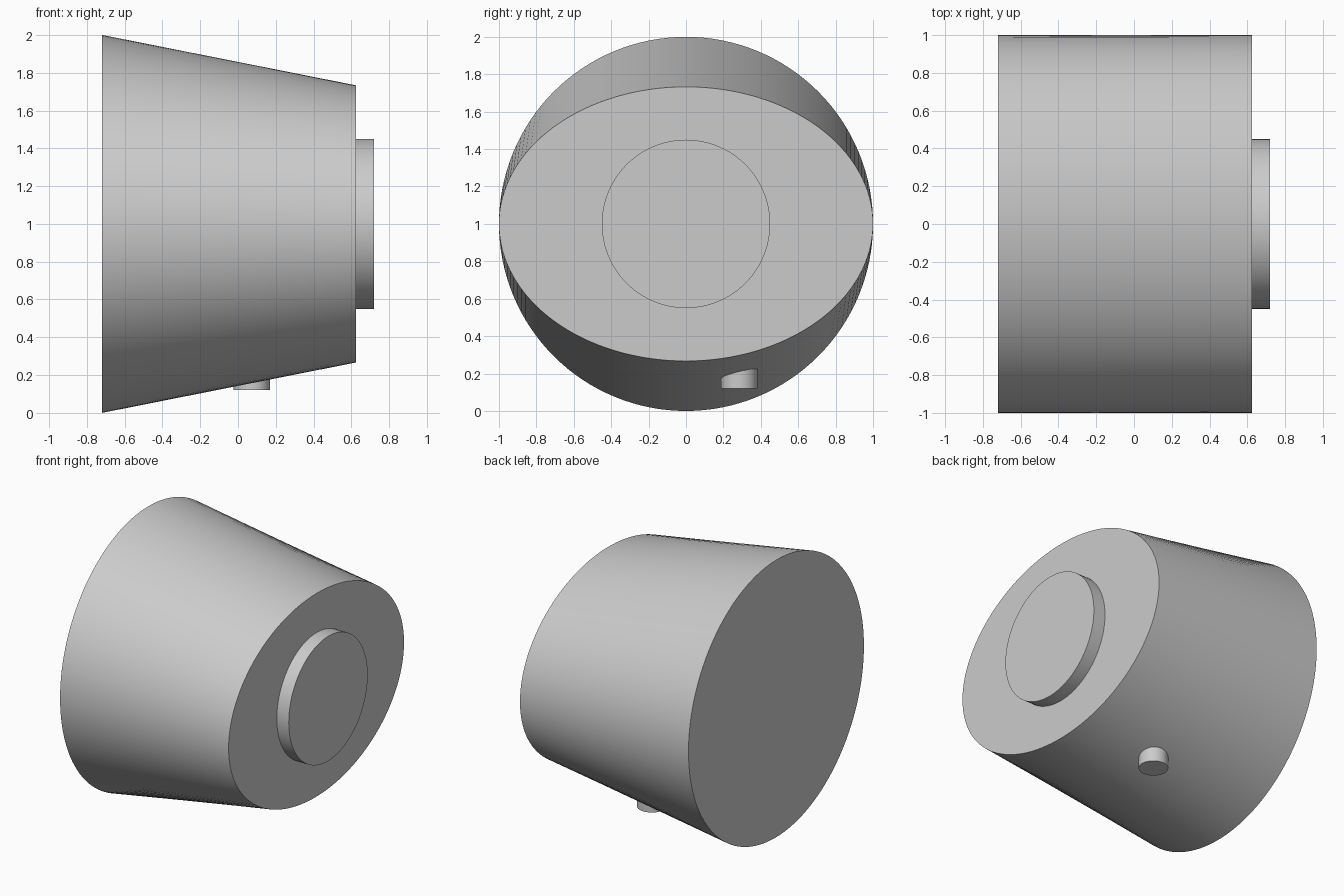
import bpy, bmesh, math
from mathutils import Vector

default = bpy.data.objects.get("Cube")
if default:
    bpy.data.objects.remove(default, do_unlink=True)

grey = bpy.data.materials.new("light_grey")
grey.use_nodes = True
colour = (0.6, 0.6, 0.6, 1)
grey.diffuse_color = colour
grey.node_tree.nodes["Principled BSDF"].inputs["Base Color"].default_value = colour


def loft(name, rings, sides):
    """Closed solid between two elliptical rings: (centre, half axis, half axis)."""
    bm = bmesh.new()
    loops = []
    for centre, a, b in rings:
        c, a, b = Vector(centre), Vector(a), Vector(b)
        angles = [math.tau * i / sides for i in range(sides)]
        loops.append([bm.verts.new(c + a * math.cos(t) + b * math.sin(t)) for t in angles])
    first, last = loops
    for i in range(sides):
        j = (i + 1) % sides
        bm.faces.new((first[i], first[j], last[j], last[i]))
    bm.faces.new(first[::-1])
    bm.faces.new(last)
    bmesh.ops.recalc_face_normals(bm, faces=bm.faces)
    mesh = bpy.data.meshes.new(name)
    bm.to_mesh(mesh)
    bm.free()
    mesh.materials.append(grey)
    obj = bpy.data.objects.new(name, mesh)
    bpy.context.collection.objects.link(obj)
    bpy.ops.object.select_all(action="DESELECT")
    obj.select_set(True)
    bpy.context.view_layer.objects.active = obj
    bpy.ops.object.shade_smooth_by_angle(angle=math.radians(30))
    return obj


# Body: round back end flattening to an ellipse at the other end
loft("body", [((-0.72, 0, 1), (0, 1, 0), (0, 0, 1)),
              ((0.625, 0, 1), (0, 1, 0), (0, 0, 0.733))], 128)

# Raised round disc on the elliptical end
r = 0.45
loft("end_disc", [((0.6, 0, 1), (0, r, 0), (0, 0, r)),
                  ((0.72, 0, 1), (0, r, 0), (0, 0, r))], 96)

# Small upright peg under the body
p = 0.097
loft("bottom_peg", [((0.073, 0.285, 0.12), (p, 0, 0), (0, p, 0)),
                    ((0.073, 0.285, 0.35), (p, 0, 0), (0, p, 0))], 48)
